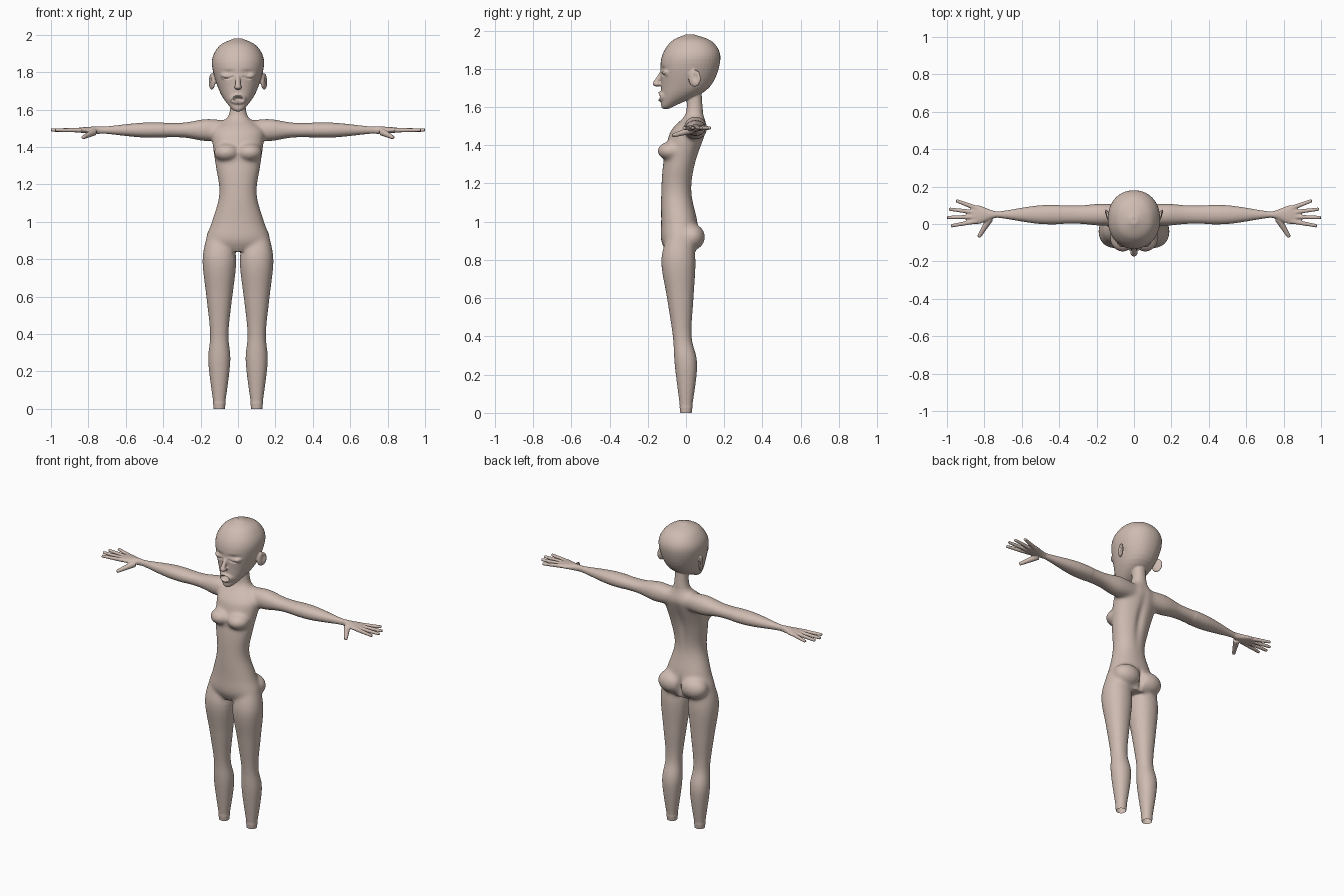
import bpy, bmesh, math
from mathutils import Vector, Matrix

cube = bpy.data.objects.get("Cube")
if cube:
    bpy.data.objects.remove(cube, do_unlink=True)

bm = bmesh.new()
SIDES, STEPS = 40, 6
FRONT, BACK, OUT = Vector((0, -1, 0)), Vector((0, 1, 0)), Vector((1, 0, 0))


def spline(rows):
    """Smoothly interpolate rows of section values."""
    rows = [Vector(row) for row in rows]
    padded = [rows[0], *rows, rows[-1]]
    result = []
    for before, start, end, after in zip(padded, padded[1:], padded[2:], padded[3:]):
        leave, arrive, gap = (end - before) / 2, (after - start) / 2, end - start
        for step in range(STEPS):
            t = step / STEPS
            bend = 3 * gap - 2 * leave - arrive
            twist = leave + arrive - 2 * gap
            result.append(start + t * (leave + t * (bend + t * twist)))
    return result + [rows[-1]]


def rounded(value):
    """Make a section slightly squarer than an ellipse."""
    return math.copysign(abs(value) ** .93, value)


def loft(rows, place):
    """Skin rounded sections; place(u, v, *row) gives a point on a section."""
    rings = []
    for row in spline(rows):
        angles = [math.tau * k / SIDES for k in range(SIDES)]
        rings.append([bm.verts.new(place(rounded(math.cos(a)), rounded(math.sin(a)), *row)) for a in angles])
    for low, high in zip(rings, rings[1:]):
        for k in range(SIDES):
            bm.faces.new((low[k - 1], low[k], high[k], high[k - 1]))
    bm.faces.new(rings[0])
    bm.faces.new(rings[-1])


def trunk_section(u, v, height, front, back, half_width):
    return (u * half_width, (front + back + v * (back - front)) / 2, height)


def ball(centre, size, turn=0):
    matrix = Matrix.Translation(centre) @ Matrix.Rotation(turn, 4, 'Z') @ Matrix.Diagonal((*size, 1))
    bmesh.ops.create_uvsphere(bm, u_segments=SIDES, v_segments=SIDES // 2, radius=1, matrix=matrix)


def rod(start, end, start_radius, end_radius):
    start, end = Vector(start), Vector(end)
    along = end - start
    matrix = Matrix.Translation((start + end) / 2) @ along.to_track_quat('Z', 'Y').to_matrix().to_4x4()
    bmesh.ops.create_cone(bm, cap_ends=True, segments=SIDES, radius1=start_radius, radius2=end_radius,
                          depth=along.length, matrix=matrix)


# Torso and neck: height, front, back, half width
loft([(.84, -.1, .05, .1), (.9, -.13, .07, .17), (1, -.13, .06, .14), (1.15, -.13, .03, .1),
      (1.3, -.12, .05, .12), (1.45, -.09, .1, .14), (1.5, -.06, .11, .13), (1.57, 0, .09, .05),
      (1.7, 0, .08, .04)], trunk_section)

# Head
loft([(1.59, -.12, -.09, .01), (1.61, -.13, -.05, .04), (1.7, -.13, .12, .1), (1.85, -.13, .18, .14),
      (1.94, -.08, .14, .1), (1.98, 0, .04, .02)], trunk_section)

# Nose
rod((0, -.12, 1.79), (0, -.16, 1.72), .01, .015)
ball((0, -.15, 1.72), (.02, .025, .013))

for side in (1, -1):
    # Leg: height, depth position, radius
    loft([(-.05, 0, .03), (0, 0, .03), (.25, 0, .06), (.4, -.02, .05), (.6, -.03, .07), (.8, -.04, .09),
          (.95, -.03, .06)],
         lambda u, v, height, middle, radius: (side * (.1 + u * radius), middle + v * radius, height))
    # Arm and palm: reach, half depth, half height
    loft([(.05, .05, .05), (.17, .06, .06), (.3, .05, .04), (.5, .05, .04), (.7, .02, .02), (.75, .02, .02),
          (.83, .05, .015), (.87, .04, .01)],
         lambda u, v, reach, depth, height: (side * reach, .05 + u * depth, 1.49 + v * height))
    # Fingers fanning out, then the thumb
    for finger in range(4):
        reach = 1 - .015 * (finger - 1.2) ** 2
        rod((side * .84, .015 + .023 * finger, 1.49), (side * reach, .045 * finger - .01, 1.49), .013, .009)
    rod((side * .77, .03, 1.48), (side * .83, -.07, 1.45), .02, .01)
    # Bust, seat, eyelid and ear
    ball((side * .06, -.08, 1.37), (.07, .07, .05))
    ball((side * .08, .03, .92), (.09, .07, .07))
    ball((side * .06, -.09, 1.78), (.035, .035, .025))
    ball((side * .14, .045, 1.75), (.012, .035, .045), side * -.4)

# Fuse the parts into one skin
mesh = bpy.data.meshes.new("body")
bm.to_mesh(mesh)
bm.free()
body = bpy.data.objects.new("body", mesh)
bpy.context.scene.collection.objects.link(body)
remesh = body.modifiers.new("fuse", 'REMESH')
remesh.mode = 'VOXEL'
remesh.voxel_size = .0045
relax = body.modifiers.new("relax", 'SMOOTH')
relax.iterations = 4
skin = bpy.data.meshes.new_from_object(body.evaluated_get(bpy.context.evaluated_depsgraph_get()))
body.modifiers.clear()
body.data = skin

bm = bmesh.new()
bm.from_mesh(skin)
bmesh.ops.recalc_face_normals(bm, faces=bm.faces)

# Soften the joins of the limbs, bust and hips
soft = [v for v in bm.verts if abs(v.co.x) < .4 and .03 < v.co.z < 1.58
        and not (abs(v.co.x) < .03 and v.co.z < .86)]
for _ in range(50):
    bmesh.ops.smooth_vert(bm, verts=soft, factor=.5, use_axis_x=True, use_axis_y=True, use_axis_z=True)
bm.normal_update()


def sculpt(centre, size, depth, facing, falloff=lambda d: math.exp(-d * d)):
    """Press the skin in near a point, alike on both sides."""
    for v in bm.verts:
        if abs(v.co.z - centre[2]) > 3 * size[2]:
            continue
        mirror = Vector((math.copysign(1, v.co.x), 1, 1))
        if (v.normal * mirror).dot(facing) > 0:
            offset = v.co * mirror - Vector(centre)
            distance = Vector([o / s for o, s in zip(offset, size)]).length
            v.co -= facing * mirror * depth * falloff(distance)


# Spine and seat cleft
sculpt((0, .07, 1.33), (.025, .1, .13), .012, BACK)
sculpt((0, .08, .91), (.015, .08, .05), .02, BACK)
# Eye sockets and closed lid lines
sculpt((.05, -.12, 1.8), (.035, .06, .012), .007, FRONT)
for k in range(7):
    t = k / 3 - 1
    sculpt((.06 + .03 * t, -.12, 1.765 + .01 * t * t), (.007, .05, .004), .006, FRONT)
# Lips around an open mouth
sculpt((0, -.13, 1.655), (.034, .09, .02), -.015, FRONT, lambda d: math.exp(-(3 * d - 3) ** 2))
sculpt((0, -.13, 1.655), (.024, .09, .012), .03, FRONT, lambda d: math.exp(-d ** 4))
# Ear hollows
sculpt((.15, .05, 1.757), (.03, .014, .022), .009, OUT)

# Open ends of the legs
bmesh.ops.bisect_plane(bm, geom=bm.verts[:] + bm.edges[:] + bm.faces[:], plane_co=(0, 0, 0),
                       plane_no=(0, 0, -1), clear_outer=True)
for face in bm.faces:
    face.smooth = True
bm.to_mesh(skin)
bm.free()

# Skin colour
tone = (.62, .5, .44, 1)
material = bpy.data.materials.new("skin_beige")
material.use_nodes = True
material.diffuse_color = tone
material.node_tree.nodes["Principled BSDF"].inputs["Base Color"].default_value = tone
skin.materials.clear()
skin.materials.append(material)
